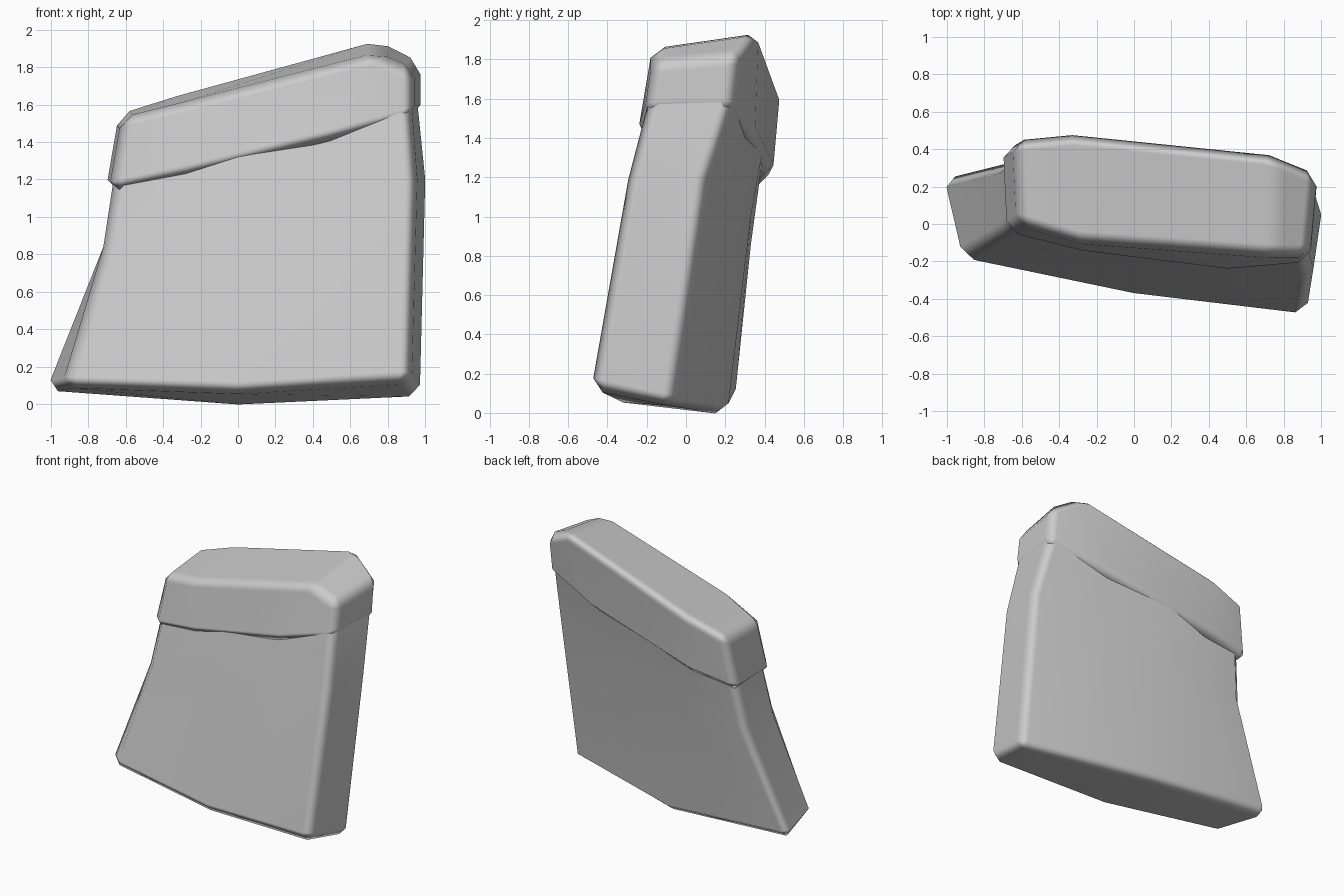
import bpy
import bmesh
from math import radians

default_cube = bpy.data.objects.get("Cube")
if default_cube:
    bpy.data.objects.remove(default_cube, do_unlink=True)


def make_material(name, color):
    material = bpy.data.materials.new(name)
    material.use_nodes = True
    material.diffuse_color = color
    material.node_tree.nodes["Principled BSDF"].inputs["Base Color"].default_value = color
    return material


def make_slab(name, columns, bevel_width, material):
    """Closed slab; each column lists (front point, back point) rows from bottom to top."""
    bm = bmesh.new()
    grid = [[[bm.verts.new(point) for point in row] for row in column] for column in columns]
    last_col, last_row = len(grid) - 1, len(grid[0]) - 1

    # Front and back skins
    for c in range(last_col):
        for r in range(last_row):
            for side in (0, 1):
                bm.faces.new([grid[c][r][side], grid[c + 1][r][side],
                              grid[c + 1][r + 1][side], grid[c][r + 1][side]])
    # Left and right ends
    for c in (0, last_col):
        for r in range(last_row):
            bm.faces.new([grid[c][r][0], grid[c][r][1],
                          grid[c][r + 1][1], grid[c][r + 1][0]])
    # Bottom and top
    for r in (0, last_row):
        for c in range(last_col):
            bm.faces.new([grid[c][r][0], grid[c][r][1],
                          grid[c + 1][r][1], grid[c + 1][r][0]])
    bmesh.ops.recalc_face_normals(bm, faces=bm.faces)
    for face in bm.faces:
        face.smooth = True

    mesh = bpy.data.meshes.new(name)
    bm.to_mesh(mesh)
    bm.free()
    mesh.materials.append(material)
    slab = bpy.data.objects.new(name, mesh)
    bpy.context.collection.objects.link(slab)

    # Worn, chamfered edges with soft shading
    bevel = slab.modifiers.new("worn_edges", "BEVEL")
    bevel.width = bevel_width
    bevel.segments = 1
    bevel.limit_method = "ANGLE"
    bevel.angle_limit = radians(32)
    bevel.harden_normals = True
    return slab


stone = make_material("grey stone", (0.6, 0.6, 0.6, 1))

# Leaning, flared body
body_columns = [
    [[(-0.93, -0.19, 0.09), (-1.04, 0.25, 0.07)],
     [(-0.72, -0.06, 0.84), (-0.72, 0.33, 0.84)],
     [(-0.65, 0.01, 1.3), (-0.65, 0.39, 1.3)]],
    [[(0, -0.38, 0.06), (0, 0.21, -0.01)],
     [(0, -0.21, 1), (0, 0.33, 1)],
     [(0, -0.12, 1.5), (0, 0.42, 1.5)]],
    [[(0.92, -0.49, 0.12), (0.98, -0.07, 0.03)],
     [(0.95, -0.3, 1.2), (1.01, 0.11, 1.2)],
     [(0.92, -0.18, 1.65), (0.96, 0.26, 1.65)]],
]
make_slab("body", body_columns, 0.06, stone)

# Sloping cap that overhangs the body
cap_columns = [
    [[(-0.69, -0.05, 1.13), (-0.71, 0.41, 1.14)],
     [(-0.62, 0, 1.53), (-0.64, 0.45, 1.55)]],
    [[(-0.27, -0.15, 1.22), (-0.33, 0.44, 1.2)],
     [(-0.29, -0.1, 1.61), (-0.33, 0.48, 1.65)]],
    [[(0.46, -0.25, 1.4), (0.5, 0.35, 1.39)],
     [(0.74, -0.17, 1.87), (0.75, 0.37, 1.95)]],
    [[(0.94, -0.21, 1.53), (0.98, 0.24, 1.54)],
     [(0.94, -0.17, 1.79), (0.98, 0.27, 1.83)]],
]
make_slab("cap", cap_columns, 0.06, stone)
